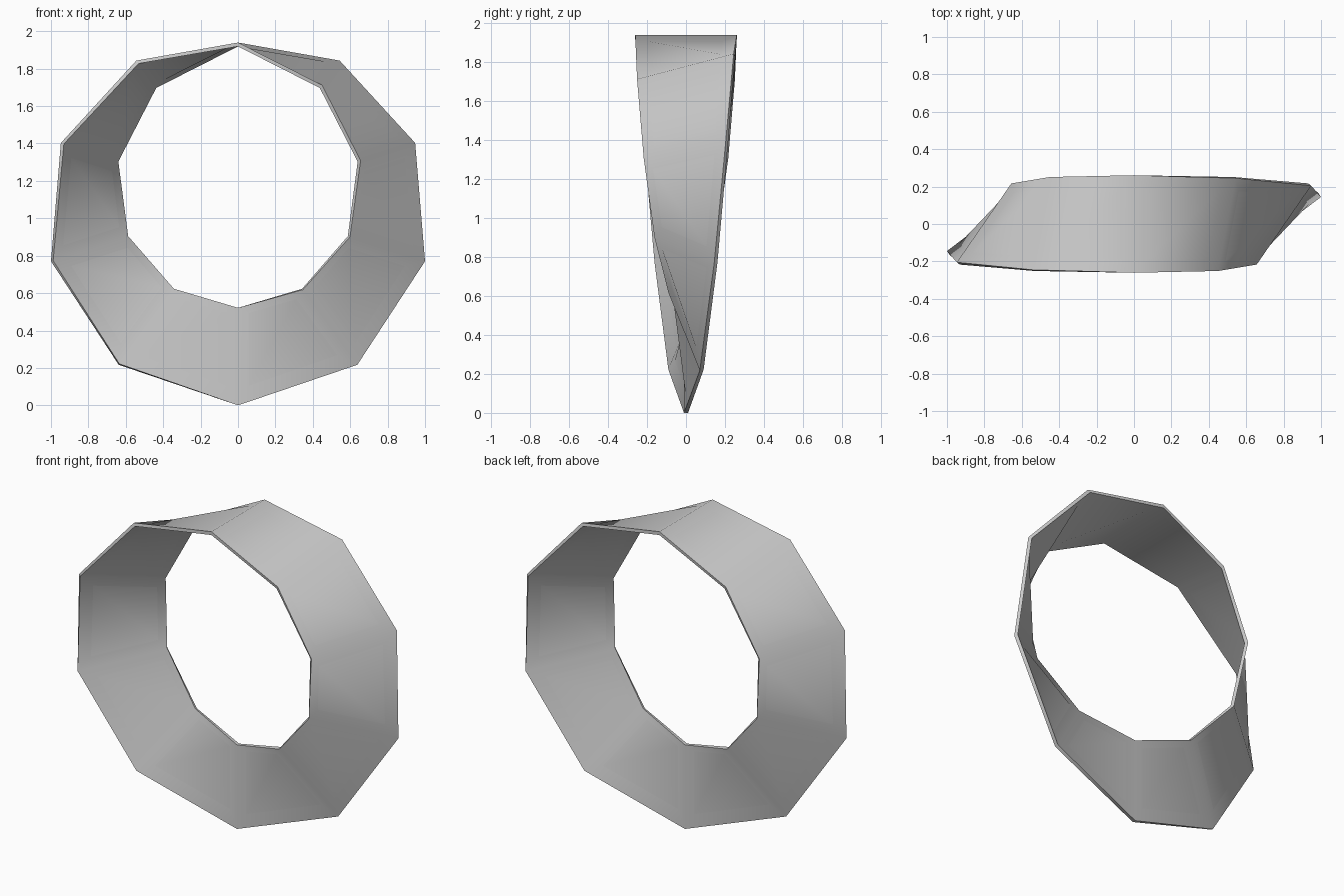
import bpy, bmesh
from math import sin, cos, pi

if "Cube" in bpy.data.objects:
    bpy.data.objects.remove(bpy.data.objects["Cube"])

N = 10            # segments round the loop
R = 0.8343        # centreline radius
W = 0.2607        # half width of the band
H = 0.0104        # half thickness of the band
ZC = R + W        # height of the loop centre

bm = bmesh.new()

# rectangular section at each station, making half a turn over the full loop
rings = []
for k in range(N):
    phi = 2 * pi * k / N - pi      # 0 = bottom, seam at the top
    a = phi / 2
    ring = []
    for u, v in ((W, H), (W, -H), (-W, -H), (-W, H)):
        r = R + u * cos(a) + v * sin(a)
        y = u * sin(a) - v * cos(a)
        ring.append(bm.verts.new((r * sin(phi), y, ZC - r * cos(phi))))
    rings.append(ring)

# skin between stations; the last joins the first turned by half a turn
for k in range(N):
    p = rings[k]
    q = rings[k + 1] if k < N - 1 else rings[0][2:] + rings[0][:2]
    for i in range(4):
        j = (i + 1) % 4
        bm.faces.new((p[i], p[j], q[j], q[i]))
bmesh.ops.recalc_face_normals(bm, faces=bm.faces)

mesh = bpy.data.meshes.new("twisted_band")
bm.to_mesh(mesh)
bm.free()
band = bpy.data.objects.new("twisted_band", mesh)
bpy.context.collection.objects.link(band)

# soft along the band, crisp at its rims
bpy.context.view_layer.objects.active = band
band.select_set(True)
bpy.ops.object.shade_smooth_by_angle(angle=pi / 4)
